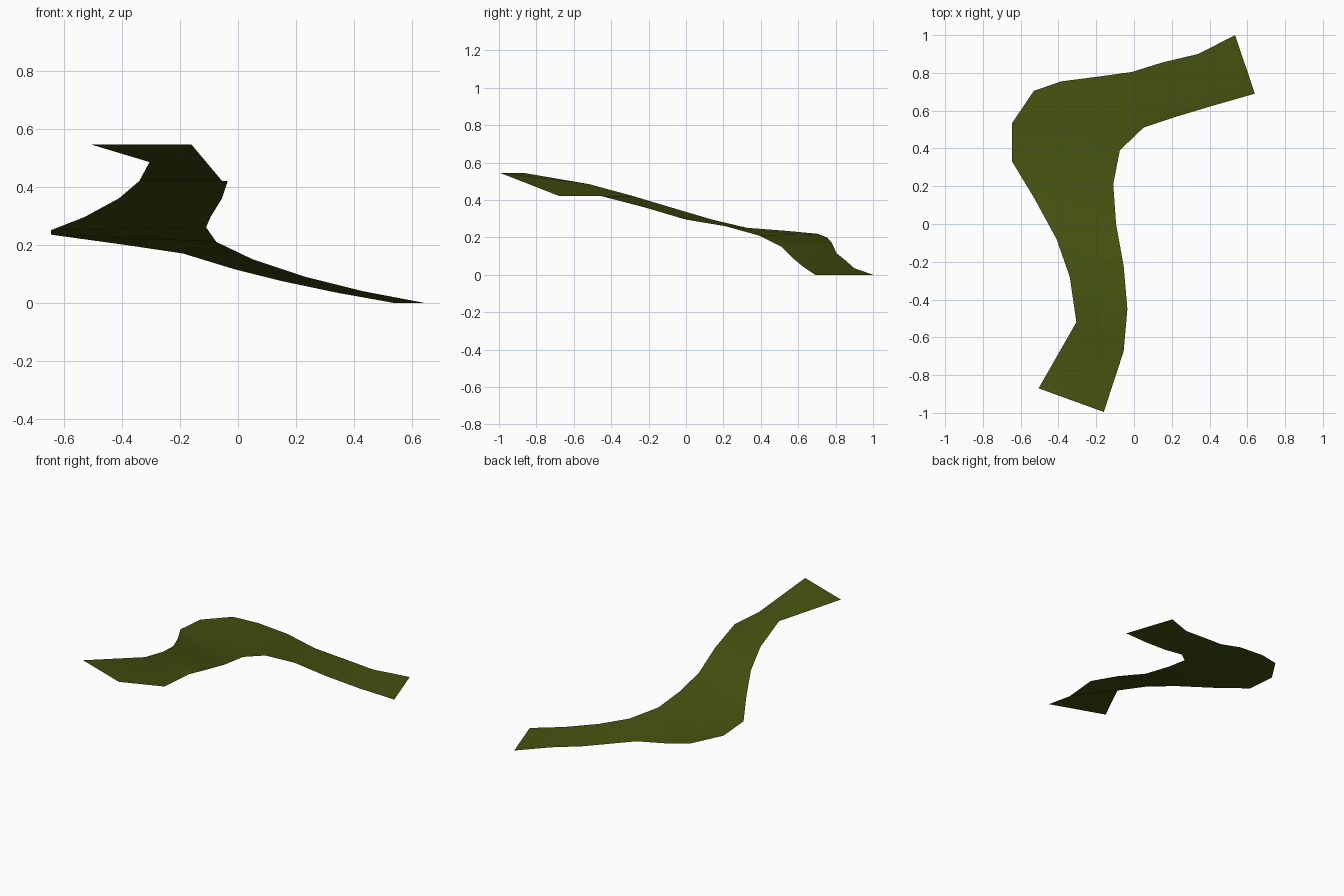
import bpy, math

if "Cube" in bpy.data.objects:
    bpy.data.objects.remove(bpy.data.objects["Cube"])

mat = bpy.data.materials.new("olive_green")
mat.diffuse_color = (0.06, 0.083, 0.005, 1)
mat.use_nodes = True
mat.node_tree.nodes["Principled BSDF"].inputs["Base Color"].default_value = mat.diffuse_color

# Outer and inner edge of the descending strip
outer = [(-.505, -.87, .545), (-.305, -.52, .485), (-.34, -.28, .42), (-.41, -.08, .36),
         (-.53, .14, .295), (-.645, .33, .25), (-.645, .535, .235), (-.53, .705, .219),
         (-.385, .755, .199), (-.19, .78, .17), (-.01, .805, .115), (.15, .855, .075),
         (.34, .90, .035), (.535, 1, 0)]
inner = [(-.16, -.995, .545), (-.055, -.675, .42), (-.035, -.45, .42), (-.055, -.22, .36),
         (-.095, 0, .295), (-.11, .21, .26), (-.075, .39, .21), (.05, .51, .15),
         (.23, .57, .09), (.43, .63, .04), (.64, .69, 0)]

# Each outer point pairs with an inner one; the bend fans around inner point 6
n = len(outer)
pair = [min(i, 6) if i < 10 else i - 3 for i in range(n)]
faces = []
for i in range(n - 1):
    a, b = n + pair[i], n + pair[i + 1]
    faces.append((i, a, i + 1))
    if a != b:
        faces.append((a, b, i + 1))

mesh = bpy.data.meshes.new("curved_strip")
mesh.from_pydata(outer + inner, [], faces)
mesh.materials.append(mat)
mesh.update()
strip = bpy.data.objects.new("curved_strip", mesh)
bpy.context.collection.objects.link(strip)

# Smooth shading
for p in mesh.polygons:
    p.use_smooth = True
